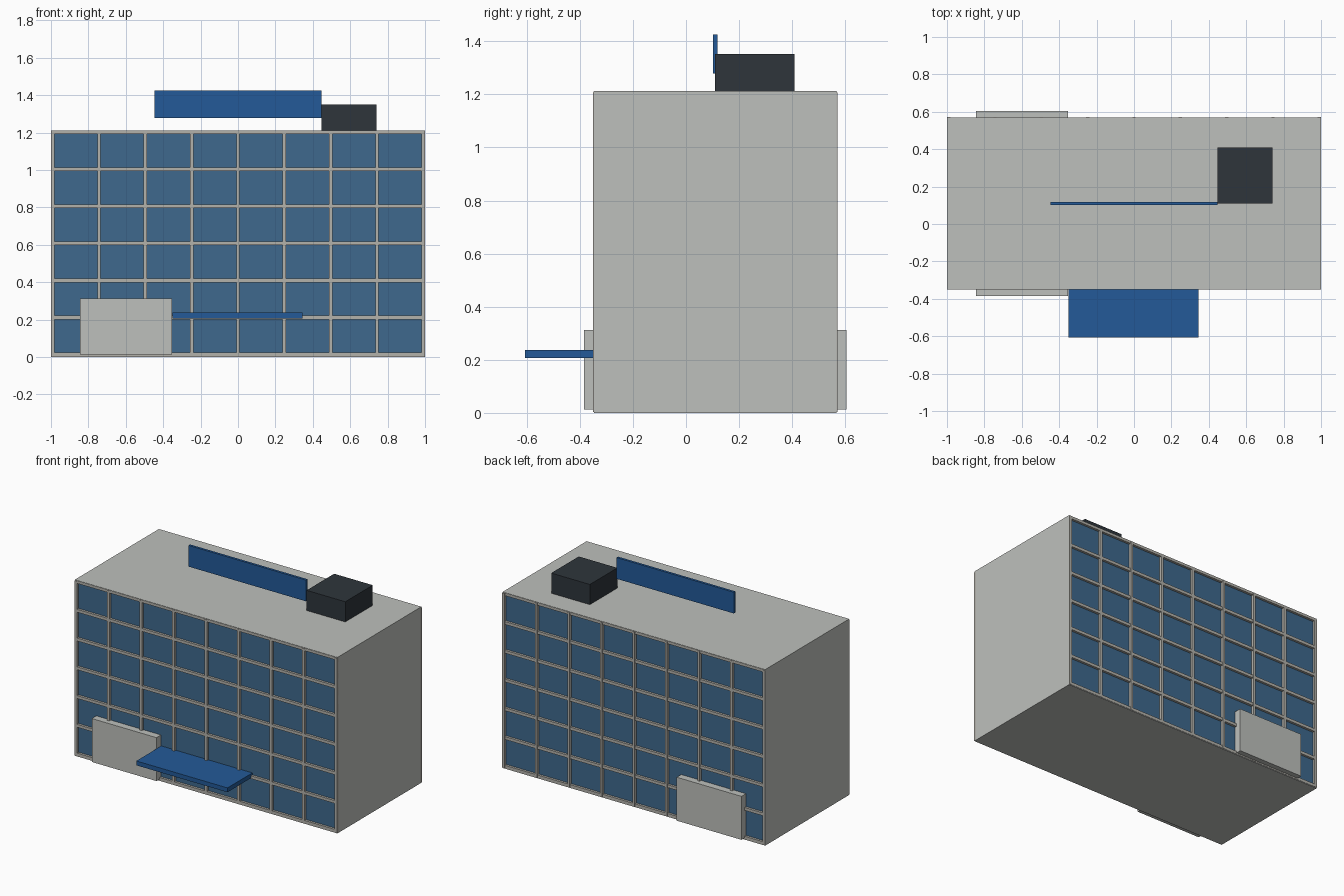
import bpy

if "Cube" in bpy.data.objects:
    bpy.data.objects.remove(bpy.data.objects["Cube"], do_unlink=True)


def linear(c):
    c /= 255
    return c / 12.92 if c <= 0.04045 else ((c + 0.055) / 1.055) ** 2.4


def material(name, *rgb):
    colour = [linear(c) for c in rgb] + [1]
    mat = bpy.data.materials.new(name)
    mat.use_nodes = True
    mat.diffuse_color = colour
    mat.node_tree.nodes["Principled BSDF"].inputs["Base Color"].default_value = colour
    return mat


concrete = material("concrete grey", 190, 192, 188)
frame = material("frame grey", 180, 178, 171)
glass = material("window blue", 62, 105, 141)
blue = material("sign blue", 35, 90, 152)
dark = material("dark slate", 46, 53, 59)


def box(name, mat, x, y, z):
    """Box spanning the given (low, high) range on each axis."""
    bpy.ops.mesh.primitive_cube_add(size=1, location=[sum(r) / 2 for r in (x, y, z)])
    obj = bpy.context.object
    obj.name = name
    obj.scale = [r[1] - r[0] for r in (x, y, z)]
    bpy.ops.object.transform_apply(location=False, rotation=False, scale=True)
    obj.data.materials.append(mat)
    return obj


W, H = 1.0, 1.212
FRONT, BACK = -0.347, 0.567
WALL = 0.014
DEPTH = (FRONT, BACK)

# Shell: floor, roof and end walls
box("floor_slab", concrete, (-W, W), DEPTH, (0, WALL))
box("roof_slab", concrete, (-W, W), DEPTH, (H - WALL, H))
for side, s in (("left", 1), ("right", -1)):
    box(side + "_wall", concrete, sorted((s * W, s * (W - WALL))), DEPTH, (WALL, H - WALL))

# Glazed core, set back behind the frames
box("glazing", glass, (-W + WALL, W - WALL), (FRONT + 0.014, BACK - 0.014), (WALL, H - WALL))

# Window grid on both long faces
COLUMNS, ROWS = 8, 6
for face, y, out in (("front", FRONT, -1), ("back", BACK, 1)):
    for i in range(COLUMNS + 1):
        x = -0.991 + i * 1.982 / COLUMNS
        box(f"{face}_mullion", frame, (x - 0.009, x + 0.009),
            sorted((y - out * 0.016, y + out * 0.004)), (0.004, H - 0.006))
    for i in range(ROWS + 1):
        z = 0.014 + i * 1.188 / ROWS
        box(f"{face}_transom", frame, (-W + 0.002, W - 0.002),
            sorted((y - out * 0.016, y + out * 0.002)), (z - 0.01, min(z + 0.01, H - 0.002)))
    # Solid entrance panel
    box(f"{face}_panel", concrete, (-0.845, -0.352),
        sorted((y - out * 0.012, y + out * 0.037)), (0.013, 0.312))

# Entrance canopy
box("canopy", blue, (-0.35, 0.344), (-0.606, FRONT + 0.012), (0.207, 0.237))

# Rooftop sign board and plant room
box("roof_sign", blue, (-0.447, 0.446), (0.101, 0.118), (1.279, 1.425))
box("plant_room", dark, (0.446, 0.74), (0.11, 0.409), (H, 1.351))
